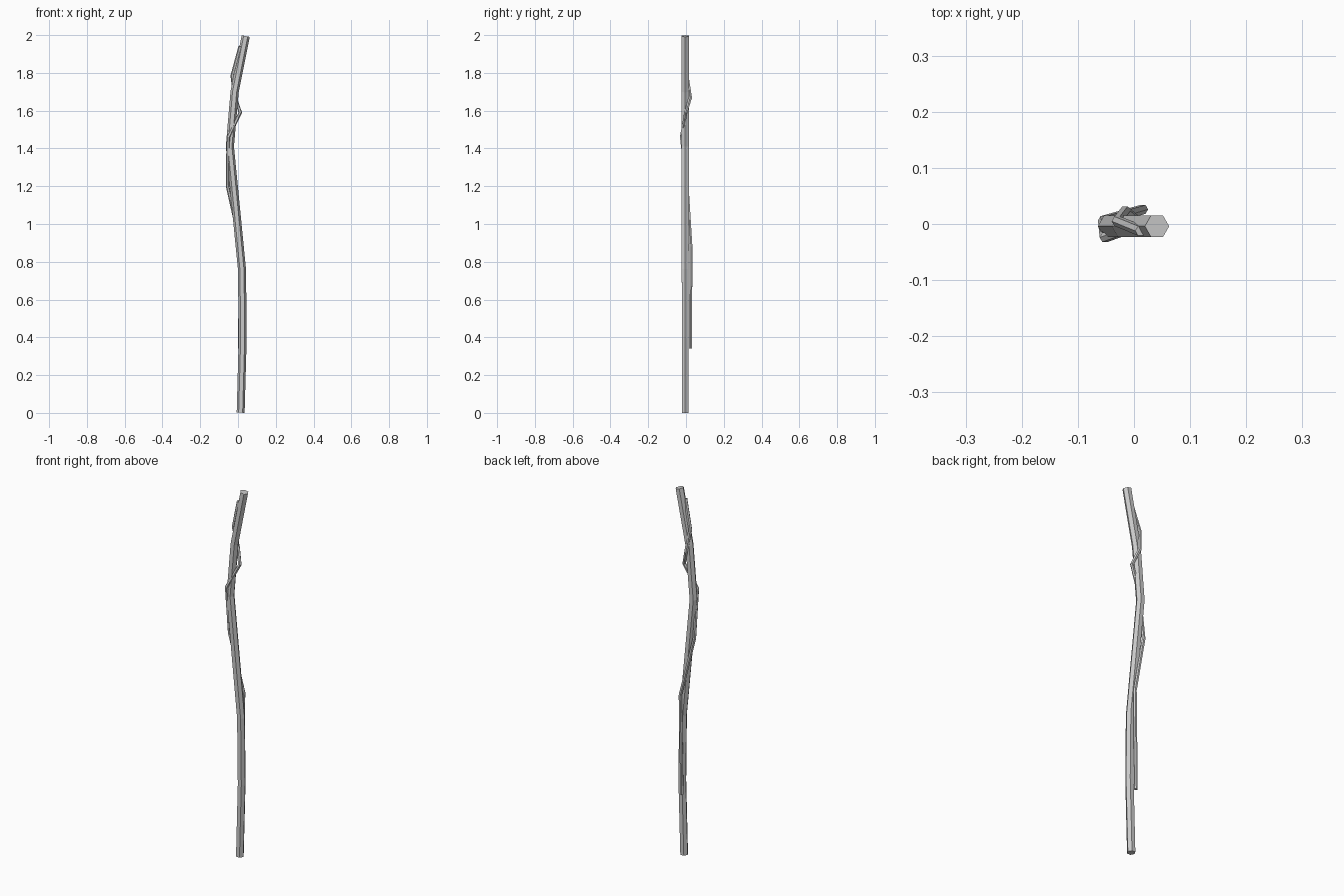
import bpy, bmesh, math
from mathutils import Vector

if "Cube" in bpy.data.objects:
    bpy.data.objects.remove(bpy.data.objects["Cube"])


def tube(name, path, r0, r1, sides, phase=0.0):
    """Sweep a flat-sided ring along a path, tilted to the mean direction at each bend."""
    pts = [Vector(p) for p in path]
    bm = bmesh.new()
    rings = []
    for i, p in enumerate(pts):
        a, b = pts[max(i - 1, 0)], pts[min(i + 1, len(pts) - 1)]
        if 0 < i < len(pts) - 1:
            t = ((p - a).normalized() + (b - p).normalized()).normalized()
        else:
            t = (b - a).normalized()
        v = t.cross(Vector((1, 0, 0))).normalized()
        u = v.cross(t)
        r = r0 + (r1 - r0) * i / (len(pts) - 1)
        ring = []
        for k in range(sides):
            ang = phase + 2 * math.pi * k / sides
            ring.append(bm.verts.new(p + u * r * math.cos(ang) + v * r * math.sin(ang)))
        rings.append(ring)
    for lo, hi in zip(rings, rings[1:]):
        for k in range(sides):
            n = (k + 1) % sides
            bm.faces.new((lo[k], lo[n], hi[n], hi[k]))
    bm.faces.new(rings[0][::-1])
    bm.faces.new(rings[-1])
    bmesh.ops.recalc_face_normals(bm, faces=bm.faces)
    me = bpy.data.meshes.new(name)
    bm.to_mesh(me)
    bm.free()
    ob = bpy.data.objects.new(name, me)
    bpy.context.collection.objects.link(ob)
    return ob


# Main crooked staff, hexagonal
Y = -0.004
tube("staff", [(0.014, Y, 0.001), (0.025, Y, 0.40), (0.021, Y, 0.76),
               (-0.043, Y, 1.41), (-0.018, Y, 1.70), (0.041, Y, 1.995)],
     0.021, 0.022, 6)

# Thin vine winding round the staff
tube("vine", [(0.008, 0.024, 0.34), (0.016, 0.026, 0.88), (-0.055, 0.006, 1.20),
              (-0.052, -0.024, 1.46), (0.012, -0.001, 1.59), (-0.016, 0.023, 1.67),
              (-0.030, 0.005, 1.785), (0.012, -0.012, 1.94)],
     0.009, 0.010, 6)
